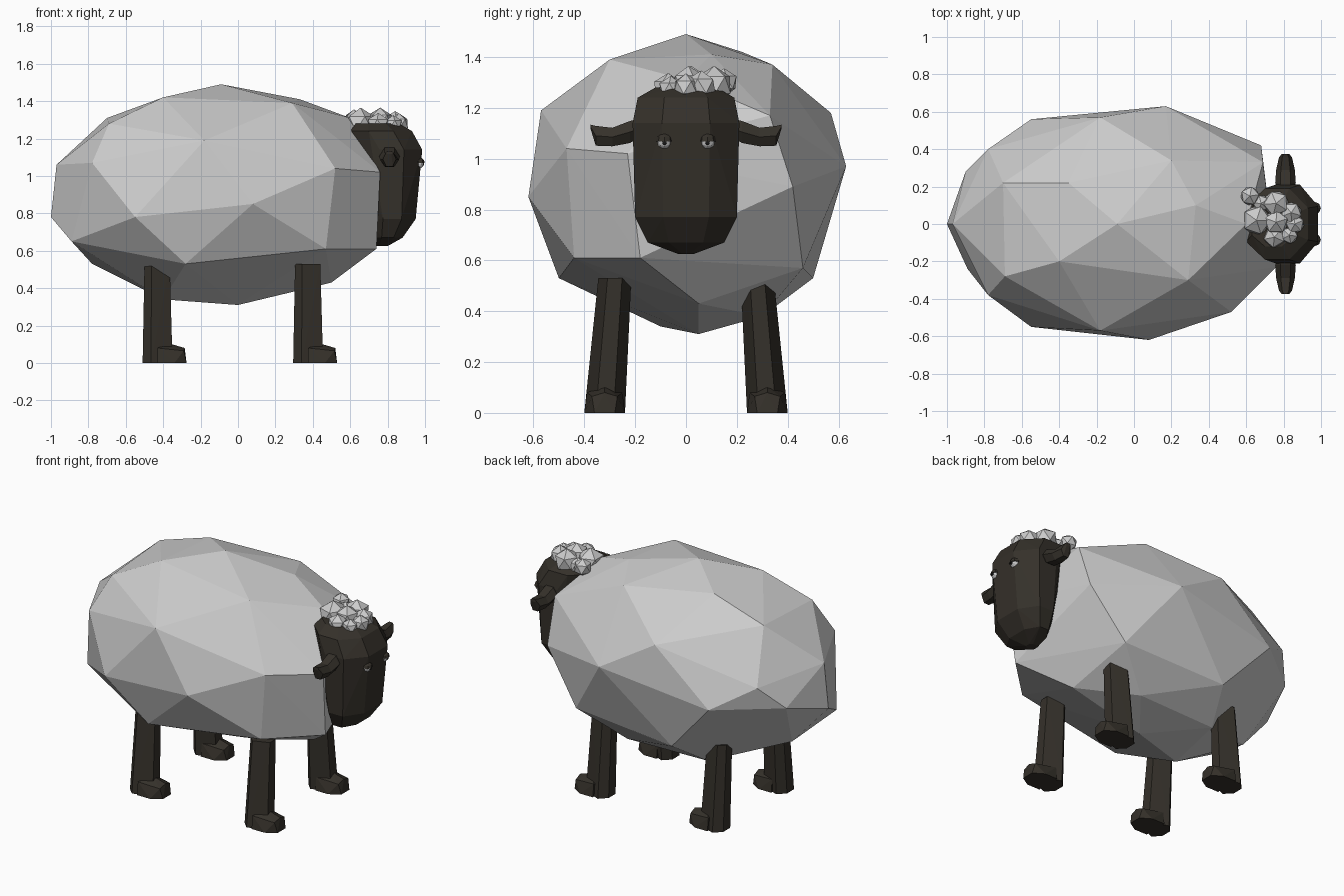
import bpy, bmesh
from math import cos, sin, pi
from mathutils import Vector, Matrix

if "Cube" in bpy.data.objects:
    bpy.data.objects.remove(bpy.data.objects["Cube"])


def material(name, rgb):
    m = bpy.data.materials.new(name)
    m.diffuse_color = (*rgb, 1)
    m.use_nodes = True
    m.node_tree.nodes["Principled BSDF"].inputs["Base Color"].default_value = m.diffuse_color
    return m


SKIN = material("dark_skin", (0.035, 0.03, 0.023))
WHITE = material("eye_white", (0.75, 0.75, 0.75))
BLACK = material("pupil", (0.01, 0.01, 0.01))


def finish(name, bm, mat=None):
    bmesh.ops.recalc_face_normals(bm, faces=bm.faces[:])
    me = bpy.data.meshes.new(name)
    bm.to_mesh(me)
    bm.free()
    ob = bpy.data.objects.new(name, me)
    bpy.context.collection.objects.link(ob)
    if mat:
        me.materials.append(mat)
    return ob


def hull(name, pts, mat=None):
    bm = bmesh.new()
    for p in pts:
        bm.verts.new(p)
    bmesh.ops.convex_hull(bm, input=bm.verts[:])
    loose = [v for v in bm.verts if not v.link_faces]
    bmesh.ops.delete(bm, geom=loose, context='VERTS')
    return finish(name, bm, mat)


def loft(name, rings, mat=None):
    bm = bmesh.new()
    vs = [[bm.verts.new(p) for p in r] for r in rings]
    n = len(vs[0])
    for a, b in zip(vs, vs[1:]):
        for i in range(n):
            j = (i + 1) % n
            bm.faces.new((a[i], a[j], b[j], b[i]))
    bm.faces.new(vs[0])
    bm.faces.new(vs[-1])
    return finish(name, bm, mat)


def ball(name, loc, size, mat=None, sub=1, spin=0.0):
    bm = bmesh.new()
    bmesh.ops.create_icosphere(bm, subdivisions=sub, radius=1)
    bmesh.ops.transform(bm, verts=bm.verts[:], matrix=Matrix.Translation(loc)
                        @ Matrix.Rotation(spin, 4, 'Z') @ Matrix.Diagonal((*size, 1)))
    return finish(name, bm, mat)


# Faceted, slightly irregular fleece
hull("body", [
    # rump
    (-1, 0, .78), (-.97, 0, 1.06), (-.89, -.24, .65), (-.90, .28, .86),
    (-.78, .05, .53), (-.78, -.38, 1.07), (-.78, .40, 1.0),
    # back
    (-.69, -.28, 1.28), (-.70, .22, 1.31), (-.40, -.20, 1.42), (-.35, .22, 1.42),
    (-.09, 0, 1.49), (.33, .10, 1.41), (.29, -.30, 1.39), (.20, .34, 1.37), (.60, 0, 1.31),
    # flanks
    (-.55, -.55, .78), (-.18, -.57, 1.19), (.08, -.62, .85), (-.28, -.50, .53),
    (.52, -.47, 1.04), (.47, -.44, .61), (-.55, .56, .86), (-.18, .57, 1.18),
    (.17, .63, .97), (-.25, .50, .53), (.45, .46, .57),
    # chest
    (.76, -.23, 1.02), (.74, -.18, .61), (.68, .42, .89), (.69, .33, 1.17),
    # belly
    (0, .05, .31), (-.40, -.10, .34), (.50, .05, .43), (.20, .30, .38), (-.35, .28, .38)])

# Head: chamfered rings (z, back x, front x, half width)
head = []
for z, b, f, w in [(1.28, .63, .86, .12), (1.24, .60, .93, .19), (1.14, .66, .985, .21),
                   (.77, .70, .95, .20), (.67, .72, .88, .15), (.625, .74, .80, .03)]:
    c = (f - b) * .3
    for s in (-1, 1):
        head += [(b, s * w * .5, z), (b + c, s * w, z), (f - c, s * w, z), (f, s * w * .45, z)]
hull("head", head, SKIN)

for s, side in ((-1, "right"), (1, "left")):
    # Drooping ear with upturned tip (y, z, half depth, half height)
    rings = []
    for y, z, rx, rz in [(.16, 1.13, .04, .035), (.22, 1.105, .055, .05),
                         (.29, 1.085, .05, .042), (.355, 1.09, .035, .045), (.375, 1.125, .02, .01)]:
        rings.append([(.81 + rx * cos(i * pi / 3), s * y, z + rz * sin(i * pi / 3)) for i in range(6)])
    loft("ear_" + side, rings, SKIN)

    # Eyeball, pupil and heavy upper lid
    e = Vector((.965, s * .085, 1.065))
    ball("eyeball_" + side, e, (.028, .028, .028), WHITE, 2)
    ball("pupil_" + side, e + Vector((.024, 0, -.002)), (.006, .011, .011), BLACK)
    lid = [e + Vector((.034 * cos(a) * cos(t), .034 * sin(a) * cos(t), .034 * sin(t) + .003))
           for t in (0, .5, 1.05, pi / 2) for a in [i * pi / 4 for i in range(8)]]
    hull("eyelid_" + side, lid, SKIN)

    # Legs splayed outward, each with a forward pointing foot
    for x, end in ((.295, "front"), (-.51, "back")):
        leg = []
        for z, y0, y1, x0, x1 in [(0, .24, .40, 0, .16), (.53, .215, .345, .01, .145)]:
            cy, cx = (y1 - y0) * .28, (x1 - x0) * .28
            leg += [(x + x0, s * (y0 + cy), z), (x + x0, s * (y1 - cy), z),
                    (x + x0 + cx, s * y1, z), (x + x1, s * (y1 - cy), z),
                    (x + x1, s * (y0 + cy), z), (x + x0 + cx, s * y0, z)]
        hull(f"{end}_leg_{side}", leg, SKIN)
        foot = [(x + .08, s * .24, 0), (x + .08, s * .40, 0), (x + .08, s * .25, .08),
                (x + .08, s * .39, .08), (x + .14, s * .32, .105), (x + .17, s * .24, 0),
                (x + .17, s * .40, 0), (x + .235, s * .28, 0), (x + .235, s * .36, 0),
                (x + .22, s * .27, .065), (x + .22, s * .37, .065), (x + .225, s * .32, .08)]
        hull(f"{end}_foot_{side}", foot, SKIN)

# Woolly tuft of faceted lumps (x, y, z, radius)
tuft = [(.655, .02, 1.28, .085), (.76, .11, 1.29, .075), (.62, .15, 1.30, .055),
        (.75, -.07, 1.275, .062), (.76, .01, 1.295, .07), (.84, .06, 1.285, .062),
        (.86, 0, 1.28, .055), (.83, -.06, 1.275, .05), (.68, .11, 1.28, .05)]
for i, (x, y, z, r) in enumerate(tuft):
    ball(f"wool_lump_{i + 1}", (x, y, z), (r, r, r), None, 1, i * .7)
